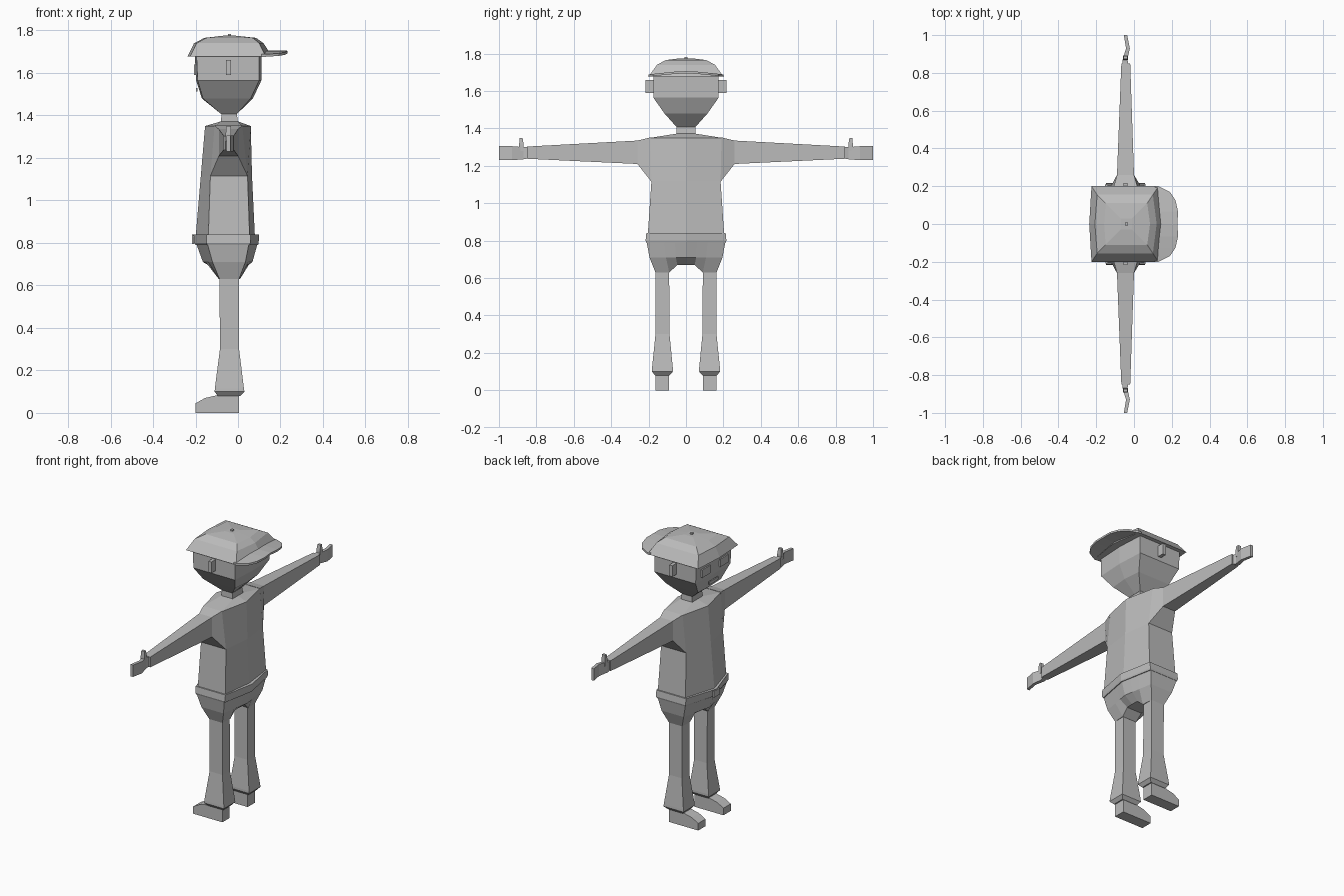
import bpy, bmesh

if "Cube" in bpy.data.objects:
    bpy.data.objects.remove(bpy.data.objects["Cube"])

grey = bpy.data.materials.new("plain_grey")
grey.diffuse_color = (0.5, 0.5, 0.5, 1)
grey.use_nodes = True
grey.node_tree.nodes["Principled BSDF"].inputs["Base Color"].default_value = grey.diffuse_color


def finish(name, bm):
    bmesh.ops.remove_doubles(bm, verts=bm.verts, dist=0.0002)
    bmesh.ops.recalc_face_normals(bm, faces=bm.faces)
    me = bpy.data.meshes.new(name)
    bm.to_mesh(me)
    bm.free()
    me.materials.append(grey)
    ob = bpy.data.objects.new(name, me)
    bpy.context.collection.objects.link(ob)
    return ob


def loft(name, rings, flip=False):
    """Skin closed rings; each ring is a front row followed by a reversed back row."""
    bm = bmesh.new()
    s = -1 if flip else 1
    loops = [[bm.verts.new((x, y * s, z)) for x, y, z in r] for r in rings]
    n = len(loops[0])
    for a, b in zip(loops, loops[1:]):
        for i in range(n):
            j = (i + 1) % n
            bm.faces.new((a[i], a[j], b[j], b[i]))
    for c in (loops[0], loops[-1]):          # end caps as strips
        for i in range(n // 2 - 1):
            bm.faces.new((c[i], c[i + 1], c[n - 2 - i], c[n - 1 - i]))
    return finish(name, bm)


def ring(z, front, front_mid, back, back_mid, half, fr=(1, 0, -1), zs=None):
    """Horizontal ring with a slight centre ridge at front (-x) and back (+x)."""
    zs = zs or [z] * len(fr)
    f = [(front_mid + (front - front_mid) * abs(t), half * t, h) for t, h in zip(fr, zs)]
    b = [(back_mid + (back - back_mid) * abs(t), half * t, h) for t, h in zip(fr, zs)]
    return f + b[::-1]


def rect(z, x0, x1, y0, y1):
    return [(x0, y1, z), (x0, y0, z), (x1, y0, z), (x1, y1, z)]


def across(y, x0, x1, z0, z1):
    return [(x0, y, z0), (x1, y, z0), (x1, y, z1), (x0, y, z1)]


def box(name, x0, x1, y0, y1, z0, z1, flip=False):
    return loft(name, [rect(z0, x0, x1, y0, y1), rect(z1, x0, x1, y0, y1)], flip)


# Head, neck and torso
loft("head", [ring(1.407, -.08, -.08, -.005, -.005, .05),
              ring(1.48, -.165, -.17, .06, .07, .115),
              ring(1.565, -.19, -.197, .10, .11, .175),
              ring(1.68, -.195, -.203, .10, .11, .175)])
loft("neck", [ring(1.365, -.08, -.08, 0, 0, .052), ring(1.41, -.078, -.078, -.006, -.006, .05)])
loft("torso", [ring(.82, -.14, -.20, .055, .08, .205),
               ring(1.115, -.13, -.175, .045, .066, .185),
               ring(1.35, -.11, -.155, .02, .06, .19),
               ring(1.372, -.08, -.08, 0, 0, .05)])

# Hem band, hips and buckle
loft("belt", [ring(.79, -.145, -.20, .055, .095, .212),
              ring(.80, -.148, -.207, .058, .097, .216),
              ring(.84, -.148, -.216, .06, .1, .212)])
fr = (1, .55, .28, 0, -.28, -.55, -1)
low = (.63, .63, .67, .67, .67, .63, .63)
loft("hips", [ring(.80, -.145, -.198, .052, .093, .212, fr),
              ring(.71, -.12, -.165, .035, .068, .195, fr),
              ring(0, -.087, -.095, .005, .015, .163, fr, low)])
box("buckle", -.217, -.208, -.03, .03, .795, .835)

for side, flip in (("left", True), ("right", False)):
    # Sleeve runs from the armhole to the wrist
    loft(side + "_arm", [[(-.13, .185, 1.115), (.045, .185, 1.115), (.02, .19, 1.352), (-.11, .19, 1.352)],
                         across(.26, -.09, 0, 1.21, 1.335),
                         across(.85, -.067, -.02, 1.238, 1.303)], flip)
    loft(side + "_hand", [across(.84, -.06, -.028, 1.24, 1.3),
                          across(.87, -.06, -.035, 1.235, 1.3),
                          across(.93, -.042, -.022, 1.23, 1.305),
                          across(1.0, -.054, -.036, 1.23, 1.305)], flip)
    loft(side + "_thumb", [rect(1.28, -.058, -.032, .868, .892),
                           rect(1.315, -.058, -.032, .868, .892),
                           rect(1.35, -.055, -.034, .874, .89)], flip)
    # Flared trouser leg with a tucked cuff
    loft(side + "_leg", [rect(.08, -.095, .012, .088, .165),
                         rect(.10, -.11, .03, .07, .183),
                         rect(.115, -.109, .028, .07, .182),
                         rect(.30, -.085, .005, .088, .163),
                         rect(.635, -.087, .005, .09, .163)], flip)
    # Shoe extruded from its side profile
    bm = bmesh.new()
    prof = [(.005, 0), (-.2, 0), (-.2, .045), (-.155, .07), (-.09, .085), (.005, .085)]
    s = -1 if flip else 1
    f = bm.faces.new([bm.verts.new((x, .09 * s, z)) for x, z in prof])
    g = bmesh.ops.extrude_face_region(bm, geom=[f])["geom"]
    bmesh.ops.translate(bm, vec=(0, .073 * s, 0), verts=[v for v in g if isinstance(v, bmesh.types.BMVert)])
    finish(side + "_shoe", bm)
    # Ear and eye
    box(side + "_ear", -.056, -.034, .17, .217, 1.59, 1.66, flip)
    box(side + "_eye", -.206, -.197, .05, .13, 1.59, 1.64, flip)

box("mouth", -.198, -.19, -.045, .045, 1.512, 1.53)

# Cap worn backwards
loft("cap_crown", [ring(1.678, -.225, -.237, .13, .16, .2),
                   ring(1.74, -.195, -.207, .10, .12, .155),
                   ring(1.765, -.15, -.158, .07, .085, .11),
                   ring(1.775, -.07, -.07, -.01, -.01, .03)])
box("cap_button", -.048, -.032, -.008, .008, 1.77, 1.783)
edge = [(.13, .2, 1.682), (.19, .17, 1.686), (.22, .125, 1.691), (.233, .065, 1.697), (.23, 0, 1.70)]
edge += [(x, -y, z) for x, y, z in edge[-2::-1]]
root = [(.11 + .03 * (1 - abs(y) / .2), y, z) for x, y, z in edge]
outline = edge + root[::-1]
loft("cap_brim", [[(x, y, z - .006) for x, y, z in outline],
                  [(x, y, z + .006) for x, y, z in outline]])
